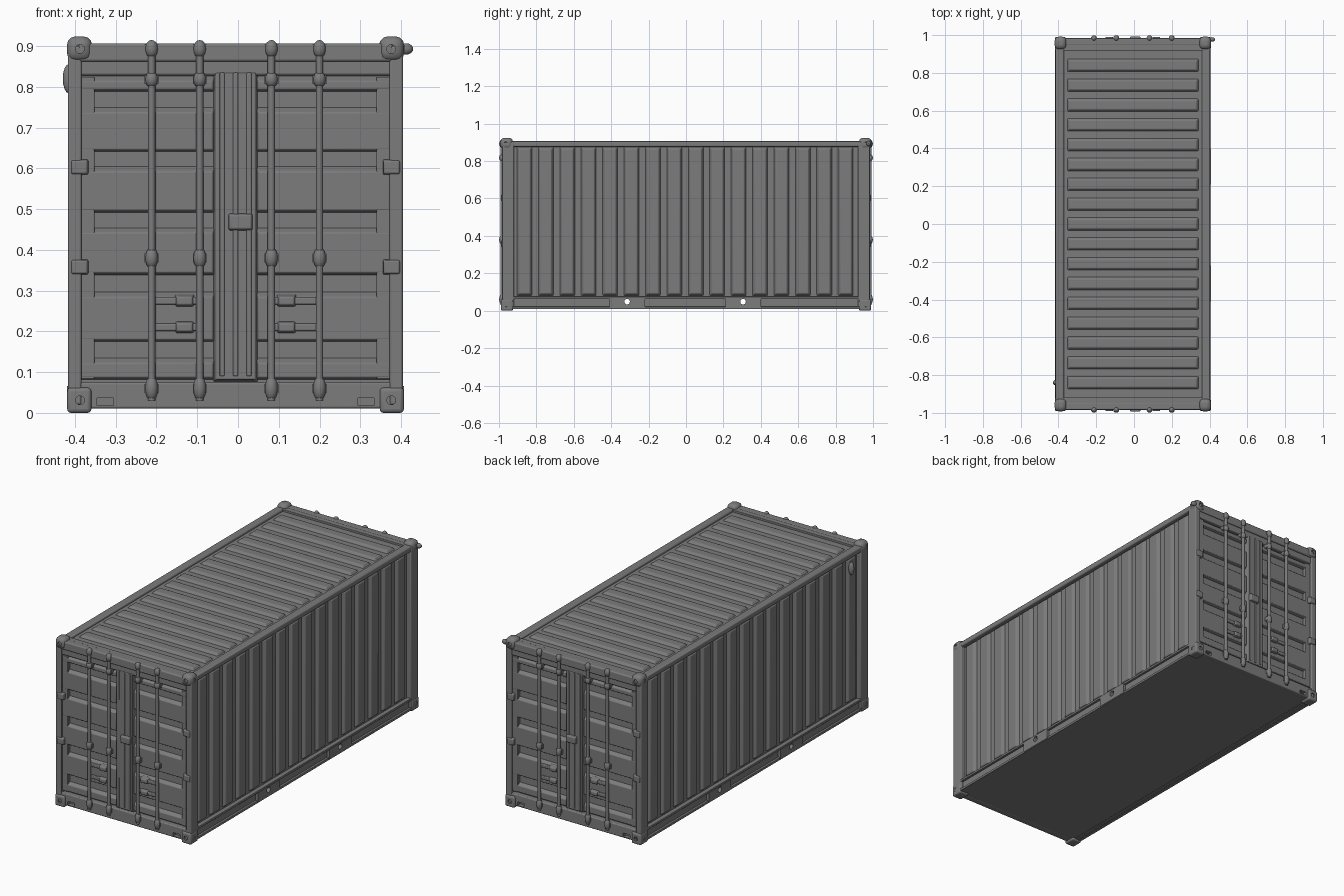
import bpy, bmesh, math
from mathutils import Matrix, Vector

if "Cube" in bpy.data.objects:
    bpy.data.objects.remove(bpy.data.objects["Cube"])

OFFSET_X = -0.006  # body sits slightly left because of a dent on one corner
paint = bpy.data.materials.new("dark_grey_paint")
paint.diffuse_color = (0.2, 0.2, 0.2, 1)
paint.use_nodes = True
paint.node_tree.nodes["Principled BSDF"].inputs["Base Color"].default_value = paint.diffuse_color


def box(bm, x0, x1, y0, y1, z0, z1):
    size = Matrix.Diagonal((x1 - x0, y1 - y0, z1 - z0, 1))
    mid = Matrix.Translation(((x0 + x1) / 2, (y0 + y1) / 2, (z0 + z1) / 2))
    return bmesh.ops.create_cube(bm, size=1, matrix=mid @ size)["verts"]


def plate(bm, axis, sign, taper, *bounds, slope=0.0):
    """Box whose outer face is inset like pressed sheet metal; slope lowers its top edge further."""
    verts = box(bm, *bounds)
    mid = Vector(((bounds[0] + bounds[1]) / 2, (bounds[2] + bounds[3]) / 2, (bounds[4] + bounds[5]) / 2))
    for v in verts:
        if (v.co[axis] - mid[axis]) * sign > 0:
            for a in range(3):
                if a != axis:
                    v.co[a] -= math.copysign(taper, v.co[a] - mid[a])
            if v.co.z > mid.z:
                v.co.z -= slope


def rod(bm, p, q, r, seg=12):
    p, q = Vector(p), Vector(q)
    rot = (q - p).to_track_quat("Z", "Y").to_matrix().to_4x4()
    bmesh.ops.create_cone(bm, cap_ends=True, segments=seg, radius1=r, radius2=r,
                          depth=(q - p).length, matrix=Matrix.Translation((p + q) / 2) @ rot)


def ball(bm, c, sx, sy, sz):
    bmesh.ops.create_uvsphere(bm, u_segments=12, v_segments=8, radius=1,
                              matrix=Matrix.Translation(c) @ Matrix.Diagonal((sx, sy, sz, 1)))


def make(name, bm, mirror="", bevel=0.0, cutter=None):
    me = bpy.data.meshes.new(name)
    bm.to_mesh(me)
    bm.free()
    me.materials.append(paint)
    ob = bpy.data.objects.new(name, me)
    bpy.context.collection.objects.link(ob)
    ob.location.x = OFFSET_X
    if bevel:
        m = ob.modifiers.new("bevel", "BEVEL")
        m.width, m.segments = bevel, 3
    if cutter:
        m = ob.modifiers.new("cut", "BOOLEAN")
        m.object, m.operation, m.solver = cutter, "DIFFERENCE", "EXACT"
    if mirror:
        m = ob.modifiers.new("mirror", "MIRROR")
        m.use_axis = ["x" in mirror, "y" in mirror, "z" in mirror]
        m.use_mirror_merge = False
    return ob


# Cutters: through-holes in the lower rails, holes in the corner blocks, sill slots
bm = bmesh.new()
for y in (-0.315, 0.305):
    rod(bm, (-0.5, y, 0.048), (0.5, y, 0.048), 0.015)
hole_cutter = make("rail_hole_cutter", bm)
bm = bmesh.new()
for z in (0.893, 0.031):
    rod(bm, (0.382, -1.05, z), (0.382, -0.975, z), 0.011)
    rod(bm, (0.399, -0.962, z), (0.46, -0.962, z), 0.011)
corner_cutter = make("corner_hole_cutter", bm)
bm = bmesh.new()
for s in (-1, 1):
    box(bm, s * 0.32 - 0.02, s * 0.32 + 0.02, -1.05, -0.96, 0.018, 0.037)
slot_cutter = make("sill_slot_cutter", bm)
for ob in (hole_cutter, corner_cutter, slot_cutter):
    ob.hide_render = True
    ob.hide_viewport = True

# Main hull with flat floor
bm = bmesh.new()
box(bm, -0.384, 0.384, -0.953, 0.953, 0.012, 0.894)
make("hull", bm, cutter=hole_cutter)

# Corrugated side walls
bm = bmesh.new()
for i in range(16):
    y = -0.005 + (i - 7.5) * 0.1145
    plate(bm, 0, 1, 0.014, 0.38, 0.4, y - 0.043, y + 0.043, 0.078, 0.878)
make("side_wall_ribs", bm, "x", 0.004)

# Roof ribs and end plates
bm = bmesh.new()
for i in range(17):
    y = (i - 8) * 0.105
    plate(bm, 2, 1, 0.014, -0.35, 0.35, y - 0.037, y + 0.037, 0.89, 0.906)
make("roof_ribs", bm, bevel=0.004)
bm = bmesh.new()
box(bm, -0.385, 0.385, -0.965, -0.918, 0.88, 0.905)
make("roof_end_plate", bm, "y", 0.003)

# Long rails and corner posts
bm = bmesh.new()
box(bm, 0.365, 0.409, -0.96, 0.96, 0.876, 0.906)
make("top_rail", bm, "x", 0.007)
bm = bmesh.new()
box(bm, 0.37, 0.399, -0.95, 0.95, 0.01, 0.072)
make("bottom_rail", bm, "x", cutter=hole_cutter)
bm = bmesh.new()
for z0, z1 in ((0.008, 0.022), (0.062, 0.075)):
    box(bm, 0.39, 0.411, -0.95, 0.95, z0, z1)
make("bottom_rail_lips", bm, "x", 0.003)
bm = bmesh.new()
for y in (-0.315, 0.305):
    box(bm, 0.39, 0.413, y - 0.095, y + 0.095, 0.012, 0.066)
make("lift_pocket_plates", bm, "x", cutter=hole_cutter)
bm = bmesh.new()
box(bm, 0.378, 0.411, -0.983, -0.92, 0.02, 0.9)
make("corner_posts", bm, "xy", 0.005)

# Corner blocks
bm = bmesh.new()
box(bm, 0.352, 0.414, -0.992, -0.925, 0.862, 0.924)
make("top_corner_blocks", bm, "xy", 0.022, corner_cutter)
bm = bmesh.new()
box(bm, 0.354, 0.413, -0.99, -0.925, 0.0, 0.062)
make("bottom_corner_blocks", bm, "xy", 0.009, corner_cutter)

# Door frame: header and sill
bm = bmesh.new()
box(bm, -0.385, 0.385, -0.975, -0.945, 0.828, 0.868)
box(bm, -0.385, 0.385, -0.984, -0.945, 0.862, 0.907)
make("door_header", bm, "y", 0.006)
bm = bmesh.new()
box(bm, -0.385, 0.385, -0.981, -0.945, 0.011, 0.075)
make("door_sill", bm, "y", 0.005, slot_cutter)

# Door leaves: raised panels with pressed channels between them
bm = bmesh.new()
edges = [0.085, 0.13, 0.178, 0.292, 0.342, 0.45, 0.495, 0.6, 0.644, 0.745, 0.792, 0.822]
for z0, z1 in zip(edges[::2], edges[1::2]):
    plate(bm, 1, -1, 0.006, 0.05, 0.384, -0.972, -0.95, z0 - 0.004, z1 + 0.006, slope=0.008)
box(bm, 0.346, 0.384, -0.9715, -0.95, 0.083, 0.824)
make("door_panels", bm, "xy", 0.003)
bm = bmesh.new()
plate(bm, 1, -1, 0.006, -0.055, 0.055, -0.977, -0.95, 0.076, 0.84)
for x in (-0.033, 0.0, 0.033):
    box(bm, x - 0.006, x + 0.006, -0.98, -0.96, 0.09, 0.835)
make("door_centre_strip", bm, "y", 0.003)
bm = bmesh.new()
plate(bm, 1, -1, 0.006, -0.02, 0.045, -0.993, -0.96, 0.445, 0.492)
make("door_centre_latch", bm, "y", 0.004)

# Locking bars with their brackets
bm = bmesh.new()
for x in (0.088, 0.206):
    rod(bm, (x, -0.984, 0.03), (x, -0.984, 0.908), 0.009)
make("locking_bars", bm, "xy")
bm = bmesh.new()
for x in (0.088, 0.206):
    for z, h in ((0.893, 0.022), (0.818, 0.02), (0.38, 0.026), (0.06, 0.03)):
        ball(bm, (x, -0.983, z), 0.016, 0.016, h)
        box(bm, x - 0.017, x + 0.017, -0.986, -0.955, z - 0.011, z + 0.011)
make("bar_brackets", bm, "xy")

# Door handles and hinges
bm = bmesh.new()
for z in (0.275, 0.21):
    box(bm, 0.09, 0.2, -0.983, -0.96, z - 0.009, z + 0.009)
    plate(bm, 1, -1, 0.006, 0.1, 0.15, -0.991, -0.96, z - 0.016, z + 0.016)
make("door_handles", bm, "xy", 0.004)
bm = bmesh.new()
for z in (0.603, 0.358):
    plate(bm, 1, -1, 0.006, 0.358, 0.408, -0.989, -0.95, z - 0.022, z + 0.022)
make("door_hinges", bm, "xy", 0.004)

# Damage: bent metal on two corners
bm = bmesh.new()
ball(bm, (-0.409, -0.84, 0.82), 0.015, 0.014, 0.036)
ball(bm, (0.418, 0.977, 0.893), 0.018, 0.012, 0.014)
make("bent_metal", bm)

bpy.ops.object.select_all(action="DESELECT")
for ob in bpy.data.objects:
    if not ob.hide_render:
        ob.select_set(True)
        bpy.context.view_layer.objects.active = ob
bpy.ops.object.shade_smooth_by_angle(angle=math.radians(35))
